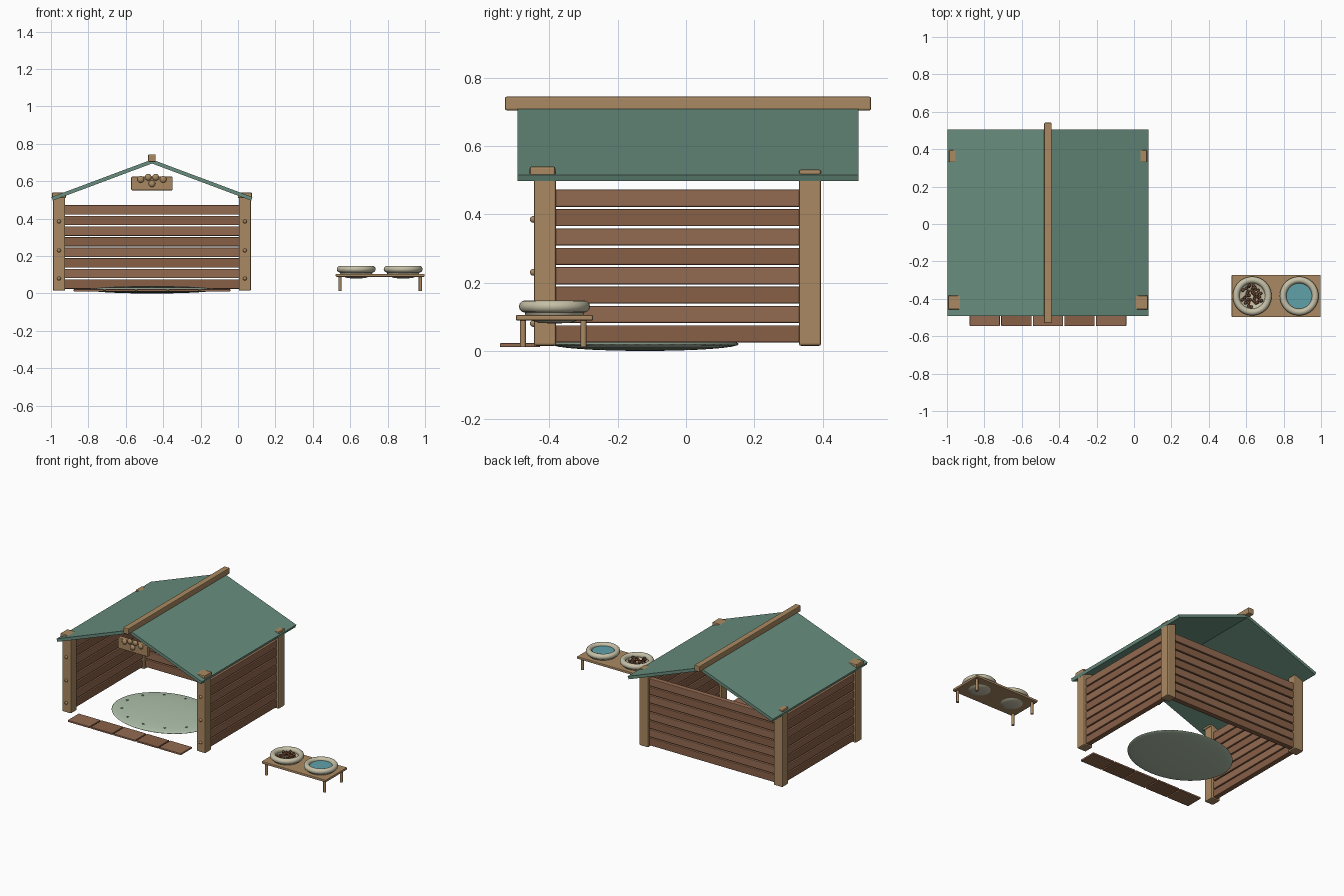
import bpy, math, random

if "Cube" in bpy.data.objects:
    bpy.data.objects.remove(bpy.data.objects["Cube"])

random.seed(4)
CX = -0.46  # centre line of the house


def mat(name, r, g, b):
    m = bpy.data.materials.new(name)
    m.diffuse_color = [(c / 255) ** 2.2 for c in (r, g, b)] + [1]
    m.use_nodes = True
    m.node_tree.nodes["Principled BSDF"].inputs["Base Color"].default_value = m.diffuse_color
    return m


POST = mat("light_wood", 168, 136, 98)
SLAT_A = mat("brown_wood", 146, 106, 82)
SLAT_B = mat("dark_wood", 134, 96, 72)
ROOF = mat("green_roof", 104, 140, 124)
RUG = mat("pale_green_cloth", 174, 192, 170)
STUD = mat("green_stud", 110, 138, 118)
BOWL = mat("cream_ceramic", 196, 190, 165)
WATER = mat("water_blue", 96, 160, 168)
FOOD = mat("food_brown", 112, 74, 52)


def finish(name, m, smooth=True):
    o = bpy.context.object
    o.name = name
    o.data.materials.append(m)
    if smooth:
        bpy.ops.object.shade_smooth_by_angle(angle=math.radians(35))
    return o


def box(name, loc, size, m, bevel=0.0, rot=(0, 0, 0)):
    bpy.ops.mesh.primitive_cube_add(size=1, location=loc, rotation=rot)
    o = bpy.context.object
    o.scale = size
    bpy.ops.object.transform_apply(location=False, rotation=False, scale=True)
    finish(name, m, False)
    if bevel:
        b = o.modifiers.new("bevel", 'BEVEL')
        b.width, b.segments = bevel, 2
    return o


def ball(name, loc, size, m, seg=16, rings=10):
    bpy.ops.mesh.primitive_uv_sphere_add(segments=seg, ring_count=rings, radius=1, location=loc)
    bpy.context.object.scale = size
    return finish(name, m)


def rod(name, loc, r, h, m, rot=(0, 0, 0), verts=16):
    bpy.ops.mesh.primitive_cylinder_add(vertices=verts, radius=r, depth=h, location=loc, rotation=rot)
    return finish(name, m)


def lathe(name, loc, profile, m, n=40):
    verts = [(r * math.cos(2 * math.pi * i / n), r * math.sin(2 * math.pi * i / n), z)
             for r, z in profile for i in range(n)]
    faces = [(k * n + i, k * n + (i + 1) % n, (k + 1) * n + (i + 1) % n, (k + 1) * n + i)
             for k in range(len(profile) - 1) for i in range(n)]
    me = bpy.data.meshes.new(name)
    me.from_pydata(verts, [], faces)
    o = bpy.data.objects.new(name, me)
    bpy.context.collection.objects.link(o)
    o.location = loc
    bpy.ops.object.select_all(action='DESELECT')
    bpy.context.view_layer.objects.active = o
    o.select_set(True)
    return finish(name, m)


# corner posts, front caps and pegs
for s in (-1, 1):
    x = CX + s * 0.497
    box("front_post", (x, -0.413, 0.27), (0.065, 0.065, 0.51), POST, 0.006)
    box("back_post", (x, 0.363, 0.273), (0.065, 0.065, 0.516), POST, 0.006)
    box("post_cap", (x, -0.42, 0.525), (0.075, 0.075, 0.03), POST, 0.006)
    for z in (0.08, 0.23, 0.385):
        ball("peg", (x, -0.446, z), (0.01, 0.011, 0.01), POST)

# wall slats on both sides and the back
for i in range(8):
    z = 0.05 + i * 0.0567
    m = (SLAT_B, SLAT_A)[i % 2]
    for s in (-1, 1):
        box("side_slat", (CX + s * 0.497, -0.025, z), (0.035, 0.724, 0.05), m, 0.004)
    box("back_slat", (CX, 0.363, z), (0.94, 0.035, 0.05), m, 0.004)

# roof panels and ridge beam
pitch = math.atan2(0.2, 0.535)
for s in (-1, 1):
    box("roof_panel", (CX + s * 0.2665, 0.006, 0.606), (0.571, 0.998, 0.02), ROOF, 0, (0, s * pitch, 0))
box("ridge_beam", (CX, 0.006, 0.724), (0.04, 1.072, 0.04), POST, 0.005)

# gable plaque with paw pads
box("plaque", (CX, -0.44, 0.588), (0.222, 0.03, 0.073), POST, 0.005)
for dx, z in ((-0.06, 0.61), (-0.02, 0.622), (0.02, 0.622), (0.06, 0.61), (0, 0.587)):
    ball("paw_pad", (CX + dx, -0.457, z), (0.018, 0.012, 0.018), POST)

# doorstep planks
for i in range(5):
    box("step_plank", (CX + (i - 2) * 0.169, -0.486, 0.017), (0.162, 0.118, 0.012),
        (SLAT_A, SLAT_B)[i % 2], 0.003)

# oval cushion with studs
ball("cushion", (CX, -0.12, 0.02), (0.34, 0.275, 0.02), RUG, 48, 16)
for i in range(12):
    a = 2 * math.pi * i / 12
    ball("cushion_stud", (CX + 0.275 * math.cos(a), -0.12 + 0.222 * math.sin(a), 0.032),
         (0.008, 0.008, 0.004), STUD, 10, 6)

# feeding table
box("table_top", (0.76, -0.385, 0.097), (0.475, 0.226, 0.016), POST, 0.004)
for x in (0.545, 0.975):
    for y in (-0.477, -0.3):
        rod("table_leg", (x, y, 0.052), 0.009, 0.08, POST)

# bowls
profile = [(0.0005, 0.08), (0.045, 0.082), (0.07, 0.09), (0.085, 0.105), (0.09, 0.125),
           (0.078, 0.13), (0.07, 0.122), (0.05, 0.116), (0.0005, 0.115)]
for x in (0.632, 0.883):
    lathe("bowl", (x, -0.385, 0), profile, BOWL)
    bpy.ops.mesh.primitive_torus_add(location=(x, -0.385, 0.13), major_radius=0.086, minor_radius=0.018,
                                     major_segments=40, minor_segments=12)
    finish("bowl_rim", BOWL)
rod("water", (0.883, -0.385, 0.126), 0.072, 0.01, WATER, verts=40)
for i in range(45):
    a, r = random.uniform(0, 2 * math.pi), 0.06 * math.sqrt(random.random())
    ball("kibble", (0.632 + r * math.cos(a), -0.385 + r * math.sin(a), random.uniform(0.122, 0.134)),
         (0.009, 0.009, 0.007), FOOD, 8, 6)
